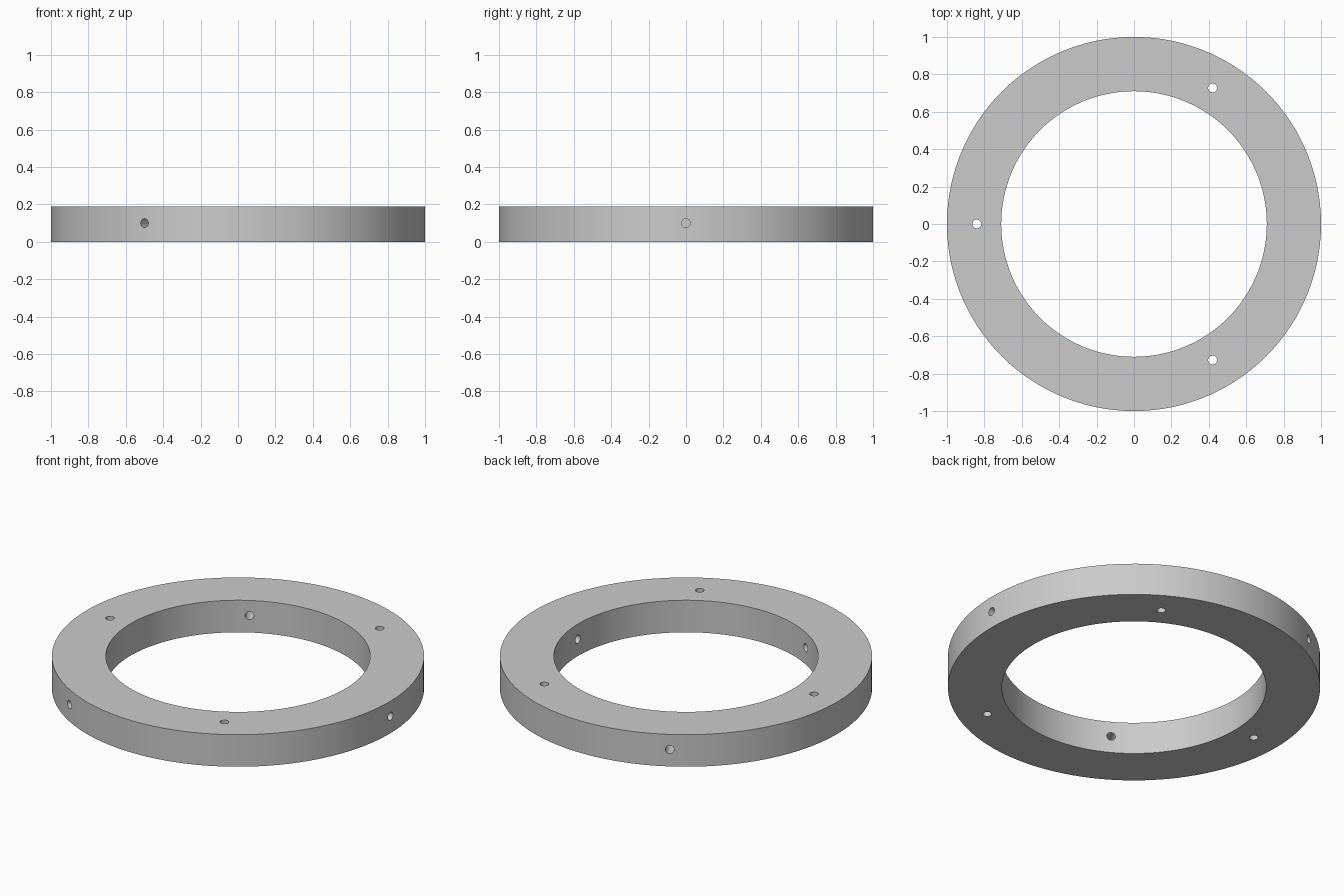
import bpy, bmesh, math
from mathutils import Matrix, Vector

cube = bpy.data.objects.get("Cube")
if cube:
    bpy.data.objects.remove(cube, do_unlink=True)

OUTER, INNER, HEIGHT = 1.0, 0.71, 0.19
SEGMENTS = 120
HOLE_RADIUS = 0.024
BOLT_CIRCLE = 0.84

grey = bpy.data.materials.new("plain grey")
grey.use_nodes = True
colour = (0.6, 0.6, 0.6, 1)
grey.diffuse_color = colour
grey.node_tree.nodes["Principled BSDF"].inputs["Base Color"].default_value = colour


def make_object(name, bm):
    bmesh.ops.recalc_face_normals(bm, faces=bm.faces)
    mesh = bpy.data.meshes.new(name)
    bm.to_mesh(mesh)
    bm.free()
    mesh.materials.append(grey)
    obj = bpy.data.objects.new(name, mesh)
    bpy.context.collection.objects.link(obj)
    return obj


# Flat ring: rectangular section spun around z
bm = bmesh.new()
corners = [(INNER, 0), (OUTER, 0), (OUTER, HEIGHT), (INNER, HEIGHT)]
verts = [bm.verts.new((r, 0, z)) for r, z in corners]
edges = [bm.edges.new((verts[i], verts[(i + 1) % 4])) for i in range(4)]
bmesh.ops.spin(bm, geom=verts + edges, cent=(0, 0, 0), axis=(0, 0, 1),
               angle=math.tau, steps=SEGMENTS, use_merge=True)
bmesh.ops.remove_doubles(bm, verts=bm.verts, dist=0.0001)
ring = make_object("ring", bm)

# Drill bits: three radial holes alternating with three vertical holes
bm = bmesh.new()
for i in range(6):
    turn = Matrix.Rotation(i * math.pi / 3, 4, "Z")
    if i % 2 == 0:
        place = Matrix.Translation(Vector(((OUTER + INNER) / 2, 0, 0.1)))
        place = place @ Matrix.Rotation(math.pi / 2, 4, "Y")
    else:
        place = Matrix.Translation(Vector((BOLT_CIRCLE, 0, HEIGHT / 2)))
    bmesh.ops.create_cone(bm, cap_ends=True, segments=16, radius1=HOLE_RADIUS,
                          radius2=HOLE_RADIUS, depth=0.5, matrix=turn @ place)
drills = make_object("hole_cutters", bm)
drills.hide_render = True

# Cut the holes, then discard the cutters
cut = ring.modifiers.new("holes", "BOOLEAN")
cut.operation = "DIFFERENCE"
cut.solver = "EXACT"
cut.object = drills
bpy.ops.object.select_all(action="DESELECT")
ring.select_set(True)
bpy.context.view_layer.objects.active = ring
bpy.ops.object.modifier_apply(modifier=cut.name)
bpy.data.objects.remove(drills, do_unlink=True)
bpy.ops.object.shade_smooth_by_angle(angle=math.radians(30))
